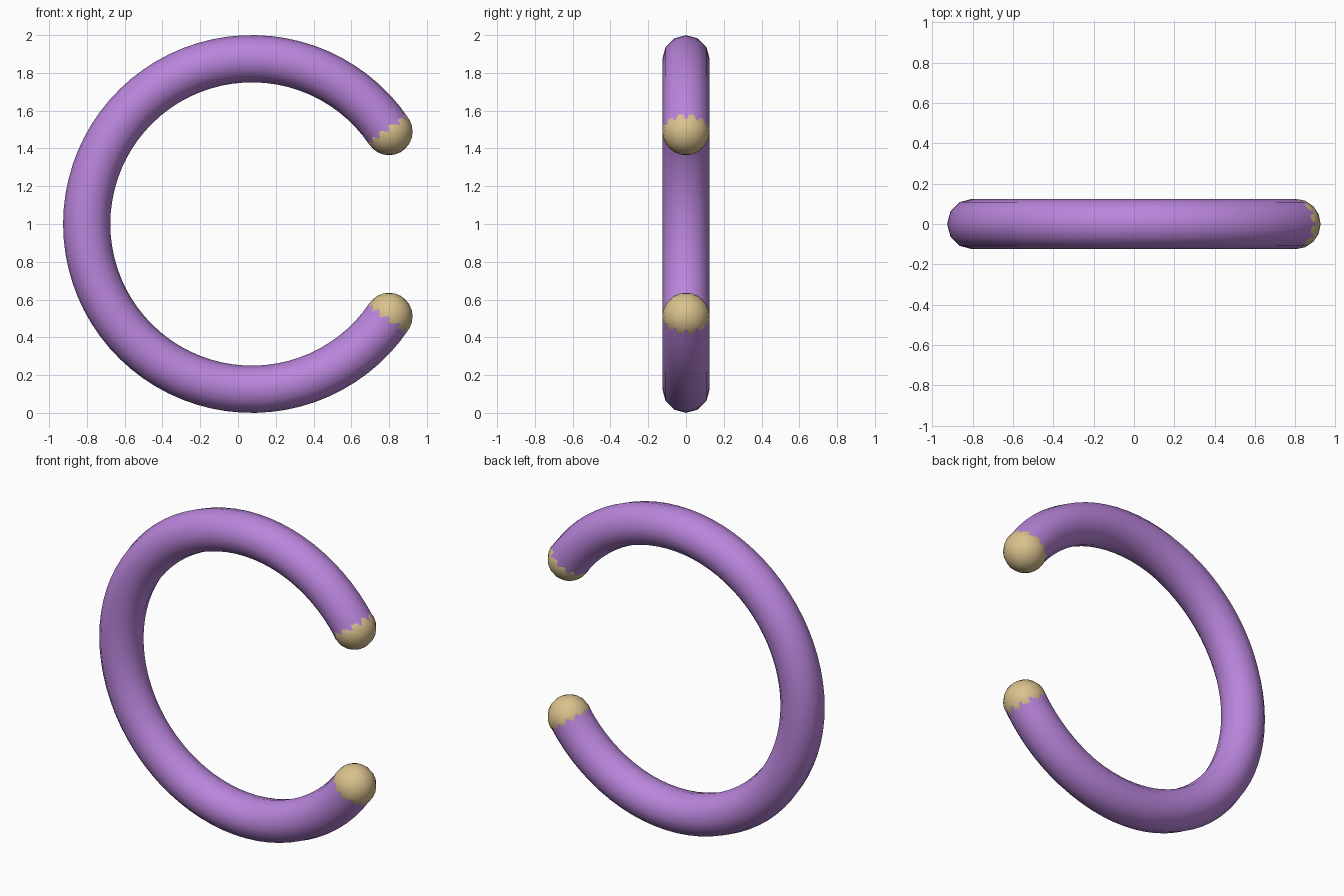
import bpy, bmesh, math
from mathutils import Vector, Matrix

if "Cube" in bpy.data.objects:
    bpy.data.objects.remove(bpy.data.objects["Cube"])

RING_R, TUBE_R = 0.875, 0.125
CENTRE = Vector((0.074, 0, 1))
GAP = math.radians(34)          # half the opening angle


def material(name, colour):
    m = bpy.data.materials.new(name)
    m.diffuse_color = (*colour, 1)
    m.use_nodes = True
    m.node_tree.nodes["Principled BSDF"].inputs["Base Color"].default_value = m.diffuse_color
    return m


def finish(name, bm, mat):
    bmesh.ops.recalc_face_normals(bm, faces=bm.faces)
    for f in bm.faces:
        f.smooth = True
    me = bpy.data.meshes.new(name)
    bm.to_mesh(me)
    bm.free()
    me.materials.append(mat)
    ob = bpy.data.objects.new(name, me)
    bpy.context.collection.objects.link(ob)
    return ob


purple = material("purple", (0.49, 0.235, 0.716))
tan = material("tan", (0.70, 0.54, 0.27))

# Open ring: a 12-sided circle spun round the y axis
bm = bmesh.new()
turn = Matrix.Rotation(-GAP, 4, 'Y')
place = Matrix.Translation(CENTRE) @ turn @ Matrix.Translation((RING_R, 0, 0))
bmesh.ops.create_circle(bm, segments=12, radius=TUBE_R, matrix=place)
bmesh.ops.spin(bm, geom=bm.verts[:] + bm.edges[:], cent=CENTRE, axis=(0, -1, 0),
               angle=2 * math.pi - 2 * GAP, steps=64)
finish("ring", bm, purple)

# Ball ends
for name, side in (("upper_ball", 1), ("lower_ball", -1)):
    bm = bmesh.new()
    pos = CENTRE + RING_R * Vector((math.cos(GAP), 0, side * math.sin(GAP)))
    bmesh.ops.create_uvsphere(bm, u_segments=16, v_segments=12, radius=TUBE_R,
                              matrix=Matrix.Translation(pos))
    finish(name, bm, tan)
